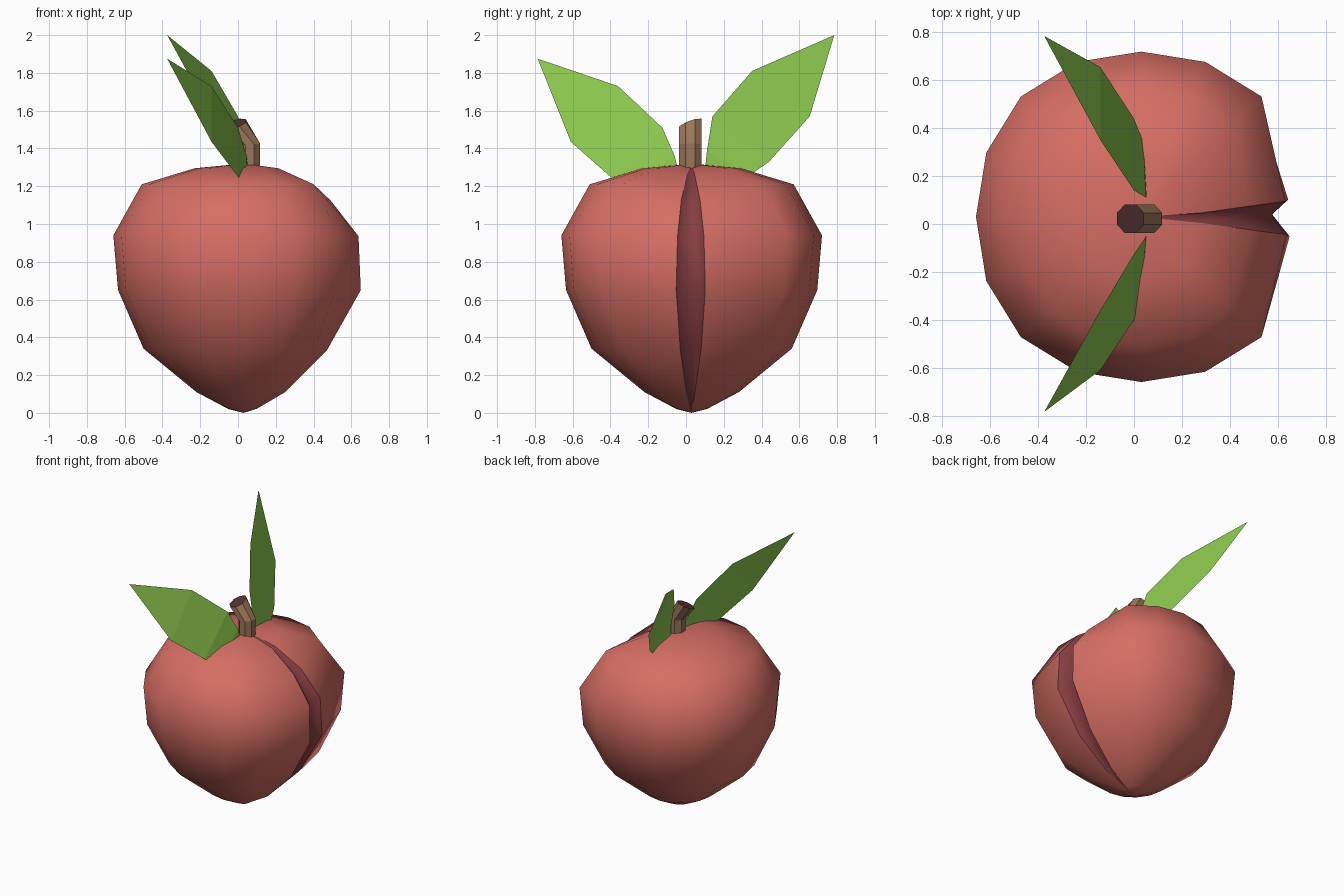
import bpy, bmesh, math
from mathutils import Vector

if "Cube" in bpy.data.objects:
    bpy.data.objects.remove(bpy.data.objects["Cube"])


def material(name, rgb):
    m = bpy.data.materials.new(name)
    m.diffuse_color = (*rgb, 1)
    m.use_nodes = True
    m.node_tree.nodes["Principled BSDF"].inputs["Base Color"].default_value = m.diffuse_color
    return m


skin = material("coral skin", (0.67, 0.155, 0.127))
crease = material("dark red crease", (0.24, 0.048, 0.052))
bark = material("brown stem", (0.33, 0.18, 0.1))
cut_end = material("dark stem end", (0.085, 0.032, 0.03))
green = material("leaf green", (0.262, 0.578, 0.076))


def finish(name, bm, mats):
    me = bpy.data.meshes.new(name)
    bm.normal_update()
    bm.to_mesh(me)
    bm.free()
    for m in mats:
        me.materials.append(m)
    ob = bpy.data.objects.new(name, me)
    bpy.context.collection.objects.link(ob)
    return ob


# Fruit: revolved profile whose +x side is pulled into a creased cleft
C = 0.03
profile = [(0.26, 1.295), (0.54, 1.21), (0.69, 0.94), (0.665, 0.65),
           (0.53, 0.34), (0.25, 0.11), (0.08, 0.02)]
lips = [(0.29, 1.255, 0.022), (0.49, 1.125, 0.05), (0.638, 0.935, 0.07),
        (0.65, 0.65, 0.077), (0.47, 0.33, 0.055), (0.25, 0.11, 0.022),
        (0.1, 0.022, 0.006)]
bulge = [1.0, 1.015, 1.03, 1.015]       # slightly squarish waist
bm = bmesh.new()
rings = []
for i, ((r, z), (lx, lz, w)) in enumerate(zip(profile, lips)):
    ring = []
    for k in range(2, 15):
        a = k * math.pi / 8
        s = bulge[k % 4] if i in (2, 3) else 1.0
        if i == 1 and k in (2, 14):
            s = 0.97
        ring.append(bm.verts.new((C + r * s * math.cos(a), C + r * s * math.sin(a), z)))
    depth = w * 0.95
    inward = Vector((lx - C, 0, lz - 0.7)).normalized() * depth
    ring.append(bm.verts.new((lx, 0.025 - w, lz)))
    ring.append(bm.verts.new((lx - inward.x, C + 0.01, lz - inward.z)))
    ring.append(bm.verts.new((lx - 0.006, 0.025 + w, lz)))
    rings.append(ring)
top = bm.verts.new((C, C, 1.32))
bottom = bm.verts.new((C, C, 0))
n = len(rings[0])
for j in range(n):
    k = (j + 1) % n
    inside = 1 if j in (13, 14) else 0
    faces = [bm.faces.new((top, rings[0][j], rings[0][k])),
             bm.faces.new((bottom, rings[-1][k], rings[-1][j]))]
    for a, b in zip(rings, rings[1:]):
        faces.append(bm.faces.new((a[j], b[j], b[k], a[k])))
    for f in faces:
        f.smooth = True
        f.material_index = inside
for e in bm.edges:                       # keep the lips of the cleft crisp
    if len({f.material_index for f in e.link_faces}) > 1:
        e.smooth = False
finish("fruit", bm, [skin, crease])

# Stem: bent eight-sided tube with a slanted, darker end
bm = bmesh.new()
sections = [(0.062, 1.25, 0, 0), (0.062, 1.42, 0.1, 0), (-0.015, 1.53, 0.3, 0.35)]
loops = []
for cx, cz, tx, ty in sections:
    loop = []
    for k in range(8):
        a = (k + 0.5) * math.pi / 4
        dx, dy = 0.06 * math.cos(a), 0.065 * math.sin(a)
        loop.append(bm.verts.new((cx + dx, 0.022 + dy, cz + tx * dx + ty * dy)))
    loops.append(loop)
for a, b in zip(loops, loops[1:]):
    for k in range(8):
        m = (k + 1) % 8
        bm.faces.new((a[k], a[m], b[m], b[k]))
bm.faces.new(loops[-1]).material_index = 1
bm.faces.new(loops[0][::-1])
finish("stem", bm, [bark, cut_end])


# Leaves: thin bent blades, upper and lower edges joined by strips
def leaf(name, upper, lower, base, tip):
    bm = bmesh.new()
    u = [bm.verts.new(p) for p in upper]
    l = [bm.verts.new(p) for p in lower]
    b, t = bm.verts.new(base), bm.verts.new(tip)
    bm.faces.new((b, l[0], u[0]))
    for i in range(len(u) - 1):
        bm.faces.new((u[i], l[i], l[i + 1], u[i + 1]))
    bm.faces.new((u[-1], l[-1], t))
    bm.normal_update()
    for f in bm.faces:                   # all blades face the cleft side
        if f.normal.x < 0:
            f.normal_flip()
    finish(name, bm, [green])


leaf("back_leaf",
     [(0.05, 0.11, 1.38), (0.0, 0.14, 1.57), (-0.14, 0.35, 1.81)],
     [(0.04, 0.34, 1.26), (0.0, 0.44, 1.33), (-0.14, 0.655, 1.57)],
     (0.055, 0.1, 1.28), (-0.375, 0.785, 2.0))
leaf("front_leaf",
     [(0.045, -0.06, 1.36), (0.0, -0.125, 1.51), (-0.14, -0.36, 1.73)],
     [(0.04, -0.3, 1.19), (0.0, -0.4, 1.25), (-0.14, -0.61, 1.435)],
     (0.055, -0.04, 1.28), (-0.375, -0.785, 1.875))
